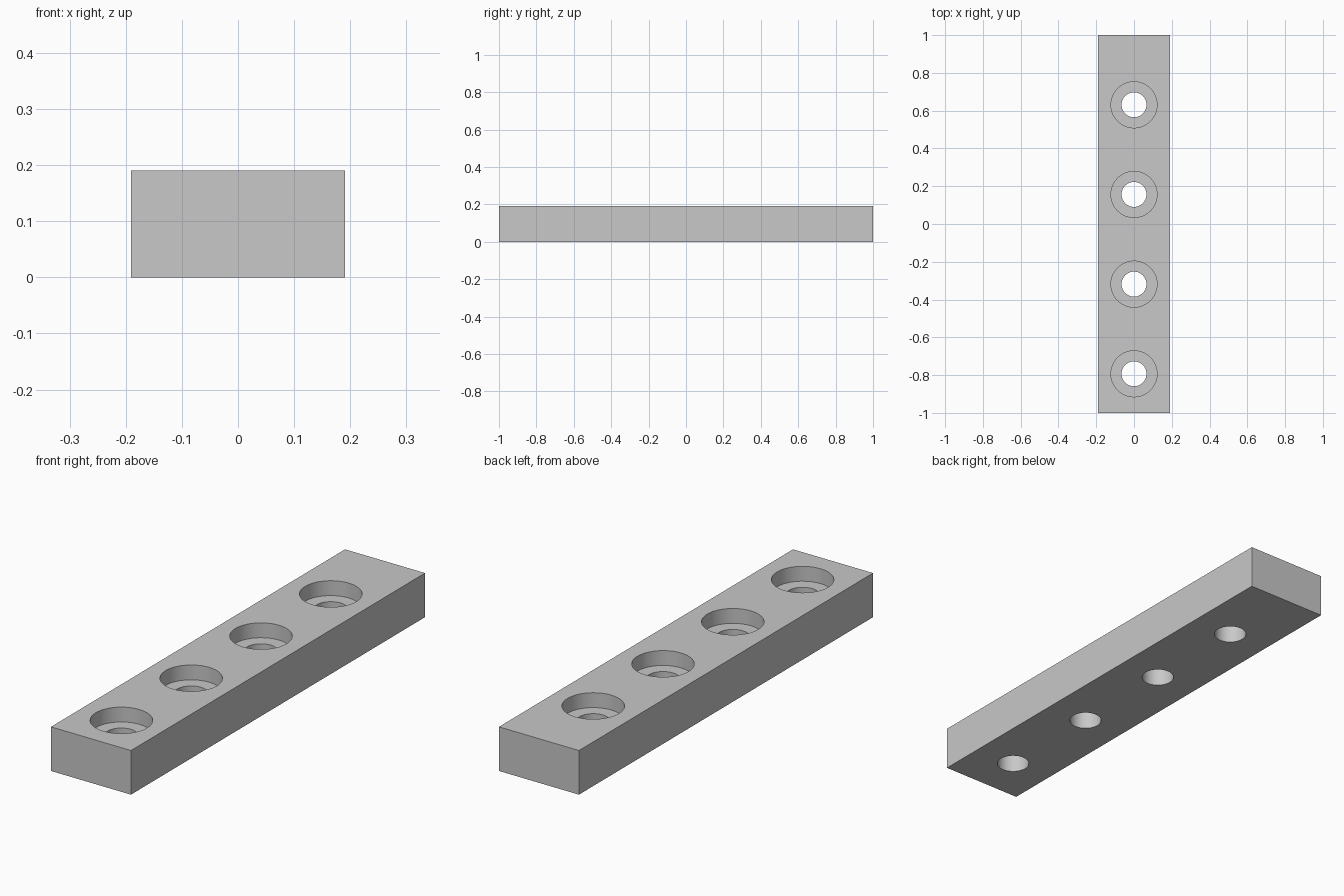
import bpy
import bmesh
from math import radians

WIDTH, LENGTH, HEIGHT = 0.381, 2.0, 0.19
HOLE_RADIUS, BORE_RADIUS = 0.066, 0.122
BORE_FLOOR = HEIGHT - 0.064
FIRST_HOLE, HOLE_SPACING, HOLE_COUNT = -0.793, 0.4747, 4

cube = bpy.data.objects.get("Cube")
if cube:
    bpy.data.objects.remove(cube, do_unlink=True)

# Plain grey finish
grey = bpy.data.materials.new("light_grey")
grey.use_nodes = True
colour = (0.58, 0.58, 0.58, 1)
grey.diffuse_color = colour
grey.node_tree.nodes["Principled BSDF"].inputs["Base Color"].default_value = colour


def add_object(name, bm):
    mesh = bpy.data.meshes.new(name)
    bm.to_mesh(mesh)
    bm.free()
    mesh.materials.append(grey)
    obj = bpy.data.objects.new(name, mesh)
    bpy.context.collection.objects.link(obj)
    return obj


def stepped_cutter(name, y):
    """Revolved stepped plug: narrow through hole below, wide bore above."""
    bm = bmesh.new()
    profile = [(0, -0.1), (HOLE_RADIUS, -0.1), (HOLE_RADIUS, BORE_FLOOR),
               (BORE_RADIUS, BORE_FLOOR), (BORE_RADIUS, HEIGHT + 0.1), (0, HEIGHT + 0.1)]
    verts = [bm.verts.new((r, y, z)) for r, z in profile]
    edges = [bm.edges.new(pair) for pair in zip(verts, verts[1:])]
    bmesh.ops.spin(bm, geom=verts + edges, cent=(0, y, 0), axis=(0, 0, 1),
                   angle=radians(360), steps=64, use_duplicate=False)
    bmesh.ops.remove_doubles(bm, verts=bm.verts, dist=0.0001)
    bmesh.ops.recalc_face_normals(bm, faces=bm.faces)
    obj = add_object(name, bm)
    obj.hide_render = True
    obj.hide_set(True)
    return obj


# Rectangular bar
bm = bmesh.new()
bmesh.ops.create_cube(bm, size=1)
bmesh.ops.scale(bm, vec=(WIDTH, LENGTH, HEIGHT), verts=bm.verts)
bmesh.ops.translate(bm, vec=(0, 0, HEIGHT / 2), verts=bm.verts)
bar = add_object("mounting_bar", bm)

# Row of counterbored holes
bpy.context.view_layer.objects.active = bar
bar.select_set(True)
for i in range(HOLE_COUNT):
    cutter = stepped_cutter(f"hole_cutter_{i + 1}", FIRST_HOLE + i * HOLE_SPACING)
    cut = bar.modifiers.new(f"hole_{i + 1}", 'BOOLEAN')
    cut.operation = 'DIFFERENCE'
    cut.solver = 'EXACT'
    cut.object = cutter
    bpy.ops.object.modifier_apply(modifier=cut.name)
    bpy.data.objects.remove(cutter, do_unlink=True)

# Smooth bore walls, crisp rims
bpy.ops.object.shade_smooth_by_angle(angle=radians(30))
